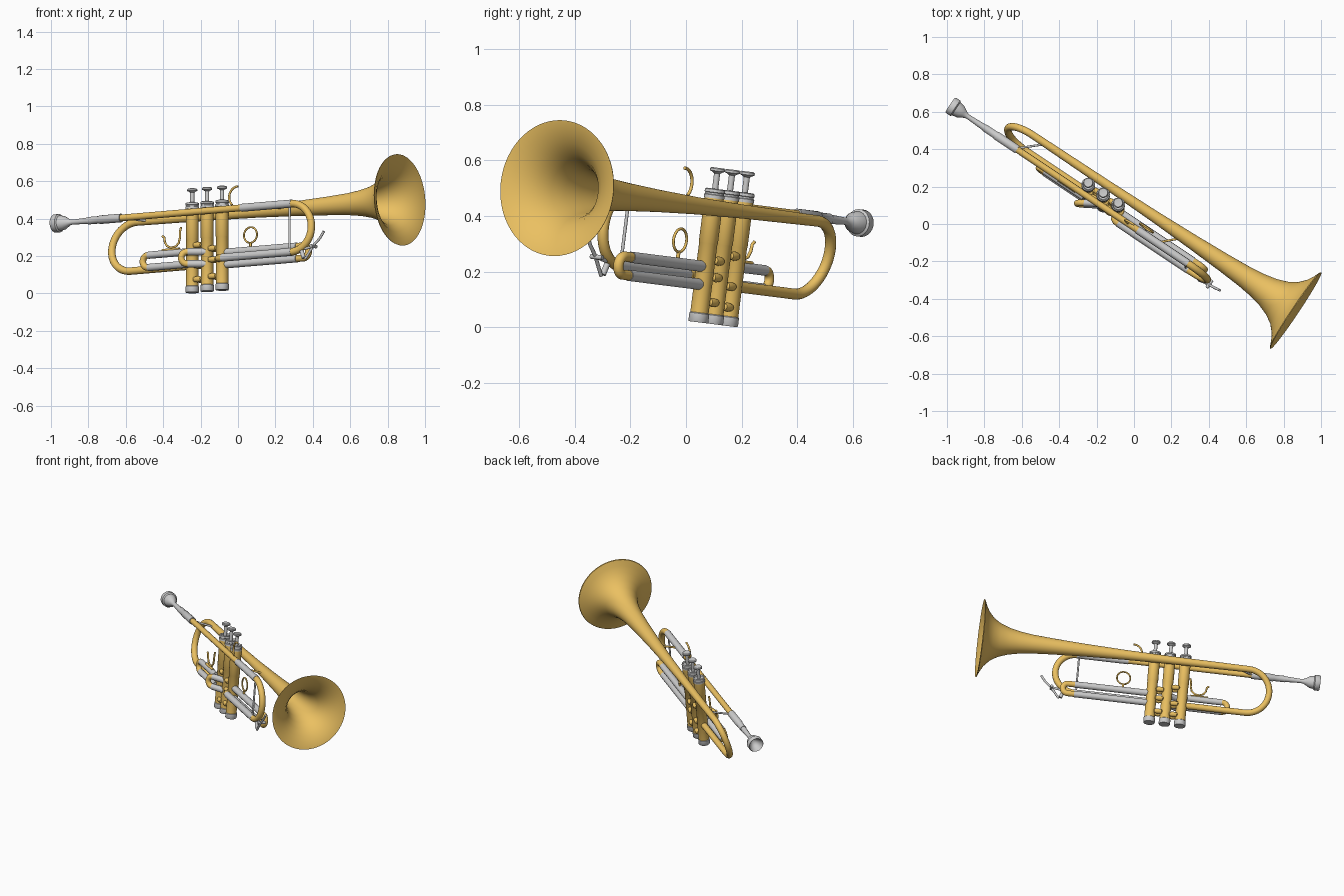
import bpy, bmesh, math
from mathutils import Vector, Matrix

if "Cube" in bpy.data.objects:
    bpy.data.objects.remove(bpy.data.objects["Cube"])

# Instrument frame: local x = toward bell, y = left side, z = along the valves
F = Vector((0.83, -0.554, 0.07)).normalized()
L = Vector((0, 0.126, 0.992)).cross(F).normalized()
U = F.cross(L)
FRAME = Matrix((F, L, U)).transposed().to_4x4()

gold = bpy.data.materials.new("brass")
gold.diffuse_color = (0.83, 0.53, 0.12, 1)
gold.use_nodes = True
gold.node_tree.nodes["Principled BSDF"].inputs["Base Color"].default_value = gold.diffuse_color


def finish(ob, mat):
    ob.matrix_world = FRAME
    if mat:
        ob.data.materials.append(mat)
    bpy.ops.object.select_all(action='DESELECT')
    ob.select_set(True)
    bpy.context.view_layer.objects.active = ob
    if ob.type == 'CURVE':
        bpy.ops.object.convert(target='MESH')
    bpy.ops.object.shade_smooth_by_angle(angle=math.radians(40))
    return bpy.context.view_layer.objects.active


def tube(name, pts, r, mat=None, cyclic=False):
    cu = bpy.data.curves.new(name, 'CURVE')
    cu.dimensions = '3D'
    cu.bevel_depth = r
    cu.bevel_resolution = 5
    cu.use_fill_caps = True
    sp = cu.splines.new('POLY')
    sp.points.add(len(pts) - 1)
    for p, q in zip(sp.points, pts):
        p.co = (*q, 1)
    sp.use_cyclic_u = cyclic
    ob = bpy.data.objects.new(name, cu)
    bpy.context.collection.objects.link(ob)
    return finish(ob, mat)


def bend(a, b, sx, n=20):
    """Half circle from a to b, bulging along x."""
    a, b = Vector(a), Vector(b)
    c, r = (a + b) / 2, (a - b).length / 2
    return [c + (a - c) * math.cos(math.pi * i / n)
            + Vector(sx).normalized() * r * math.sin(math.pi * i / n) for i in range(n + 1)]


def lathe(name, profile, axis, origin, mat=None, n=32):
    """Spin (position, radius) pairs about local x or z."""
    bm = bmesh.new()
    rings = []
    for p, r in profile:
        ring = []
        for i in range(n):
            a = 2 * math.pi * i / n
            c, s = r * math.cos(a), r * math.sin(a)
            co = Vector((p, c, s) if axis == 'x' else (c, s, p))
            ring.append(bm.verts.new(co + Vector(origin)))
        rings.append(ring)
    for A, B in zip(rings, rings[1:]):
        for i in range(n):
            j = (i + 1) % n
            bm.faces.new((A[i], A[j], B[j], B[i]))
    bmesh.ops.remove_doubles(bm, verts=bm.verts, dist=1e-5)
    bmesh.ops.recalc_face_normals(bm, faces=bm.faces)
    me = bpy.data.meshes.new(name)
    bm.to_mesh(me)
    bm.free()
    ob = bpy.data.objects.new(name, me)
    bpy.context.collection.objects.link(ob)
    return finish(ob, mat)


VY, BY, LY = -0.013, 0.049, -0.063   # valve, bell and leadpipe planes

# Bell: outer skin, then back down the inside
bell = [(-.69, .020), (-.2, .025), (.1, .031), (.35, .040), (.55, .050), (.68, .059),
        (.76, .069), (.83, .084), (.89, .106), (.935, .134), (.97, .172), (.99, .207), (1.005, .243)]
inner = [(p + .004, r - .003) for p, r in reversed(bell[4:])]
lathe("bell", bell + [(1.010, .245)] + inner + [(.5, 0)], 'x', (0, BY, .438), gold, 64)

# Bell bend and the pipe back to the first valve
tube("bell_bend", bend((-.685, BY, .438), (-.685, VY, .167), (-1, 0, 0), 32) + [(-.3, VY, .167)], .02, gold)

# Mouthpiece and receiver
lathe("mouthpiece", [(-1.07, 0), (-1.11, .030), (-1.136, .041), (-1.141, .046), (-1.136, .049), (-1.108, .049),
                     (-1.102, .041), (-1.075, .036), (-1.055, .024), (-1.038, .015), (-1.02, .013),
                     (-.91, .018), (-.91, 0)], 'x', (0, LY, .45))
lathe("receiver", [(-.92, 0), (-.92, .020), (-.85, .020), (-.845, .023), (-.71, .023), (-.71, 0)], 'x', (0, LY, .45))

# Leadpipe and main tuning slide
tube("leadpipe", [(-.72, LY, .45), (.08, LY, .45)], .018, gold)
tube("tuning_slide_upper", [(.066, LY, .45), (.39, LY, .45)], .0215)
tube("tuning_bend", bend((.385, LY, .45), (.385, LY, .19), (1, 0, 0), 32), .02, gold)
tube("tuning_slide_lower", [(-.06, LY, .19), (.39, LY, .19)], .0215)
tube("tuning_elbow", [(-.05, LY, .19), (-.075, LY, .19), (-.09, -.055, .19), (-.094, -.02, .19)], .019, gold)

# Valves
for k in range(3):
    o = (-.19 + (k - 1) * .0964, VY, 0)
    lathe(f"valve_casing_{k+1}", [(.05, 0), (.05, .033), (.31, .033), (.312, .0345), (.48, .0345), (.48, 0)], 'z', o, gold)
    lathe(f"bottom_cap_{k+1}", [(.023, 0), (.023, .034), (.026, .036), (.055, .036), (.058, .033), (.058, 0)], 'z', o)
    lathe(f"top_cap_{k+1}", [(.472, 0), (.472, .037), (.484, .037), (.486, .034), (.492, .034), (.494, .037),
                             (.504, .036), (.507, .030), (.498, .026), (.498, 0)], 'z', o)
    lathe(f"valve_button_{k+1}", [(.49, 0), (.49, .011), (.562, .011), (.567, .018), (.571, .027), (.579, .027),
                                  (.583, .023), (.580, 0)], 'z', o)

# Knuckle pipes between the valves
for k, (x, hs) in enumerate([(-.238, (.275, .165, .09)), (-.142, (.25, .19, .10))]):
    for m, h in enumerate(hs):
        for side, y in (("left", .007), ("right", -.033)):
            lathe(f"knuckle_{k+1}_{m+1}_{side}", [(-.03, 0), (-.022, .013), (0, .017), (.022, .013), (.03, 0)],
                  'x', (x, y, h), gold, 16)

# Valve slides: silver tube pairs closed by a brass bend
slides = {"first": ((-.287, -.055), (-.54, -.055), .238, .172, .0195),
          "second": ((-.19, -.03), (-.27, -.08), .235, .170, .0195),
          "third": ((-.075, VY), (.39, VY), .2245, .159, .0205)}
for nm, (a, b, hi, lo, r) in slides.items():
    d = Vector((b[0] - a[0], b[1] - a[1], 0)).normalized()
    for part, h in (("upper", hi), ("lower", lo)):
        tube(f"{nm}_slide_{part}", [(*a, h), (*b, h)], r)
    e = Vector((*b, 0)) + d * (.04 if nm == "third" else 0.003)
    top, bot = (e.x, e.y, hi), (e.x, e.y, lo)
    tube(f"{nm}_slide_bend", [(*b, hi)] + bend(top, bot, d) + [(*b, lo)], r - .002, gold)

# Finger ring, finger hook and thumb saddle
ring = [(.089 + .042 * math.cos(a), VY, .307 + .042 * math.sin(a))
        for a in (2 * math.pi * i / 32 for i in range(32))]
tube("finger_ring", ring, .005, gold, True)
tube("ring_post", [(.089, VY, .235), (.089, VY, .265)], .007, gold)
hook = [(.04 + .055 * math.cos(a), LY, .512 + .055 * math.sin(a))
        for a in (math.radians(230 - i * 11) for i in range(14))]
tube("finger_hook", hook, .006, gold)
saddle = [(-.45, .335), (-.438, .325), (-.434, .30), (-.42, .278), (-.395, .268), (-.365, .272),
          (-.345, .29), (-.337, .32), (-.337, .35), (-.33, .375)]
tube("thumb_saddle", [(x, -.055, z) for x, z in saddle], .006, gold)
tube("saddle_base", [(-.45, -.055, .256), (-.34, -.055, .256)], .009, gold)

# Braces
tube("slide_brace", [(.375, LY, .45), (.375, LY, .19)], .006)
tube("front_brace", [(.30, BY, .44), (.19, LY, .45)], .006, gold)
tube("rear_brace", [(-.60, BY, .438), (-.72, LY, .45)], .006)

# Water key
tube("water_key_lever", [(.60, -.07, .285), (.575, -.07, .25), (.535, -.07, .215), (.48, -.07, .145)], .007)
tube("water_key_pivot", [(.53, -.09, .21), (.53, -.04, .21)], .009)
tube("water_key_stem", [(.47, LY, .20), (.535, LY, .21)], .007)
tube("water_key_pad", [(.47, -.07, .15), (.455, -.067, .19)], .011)
